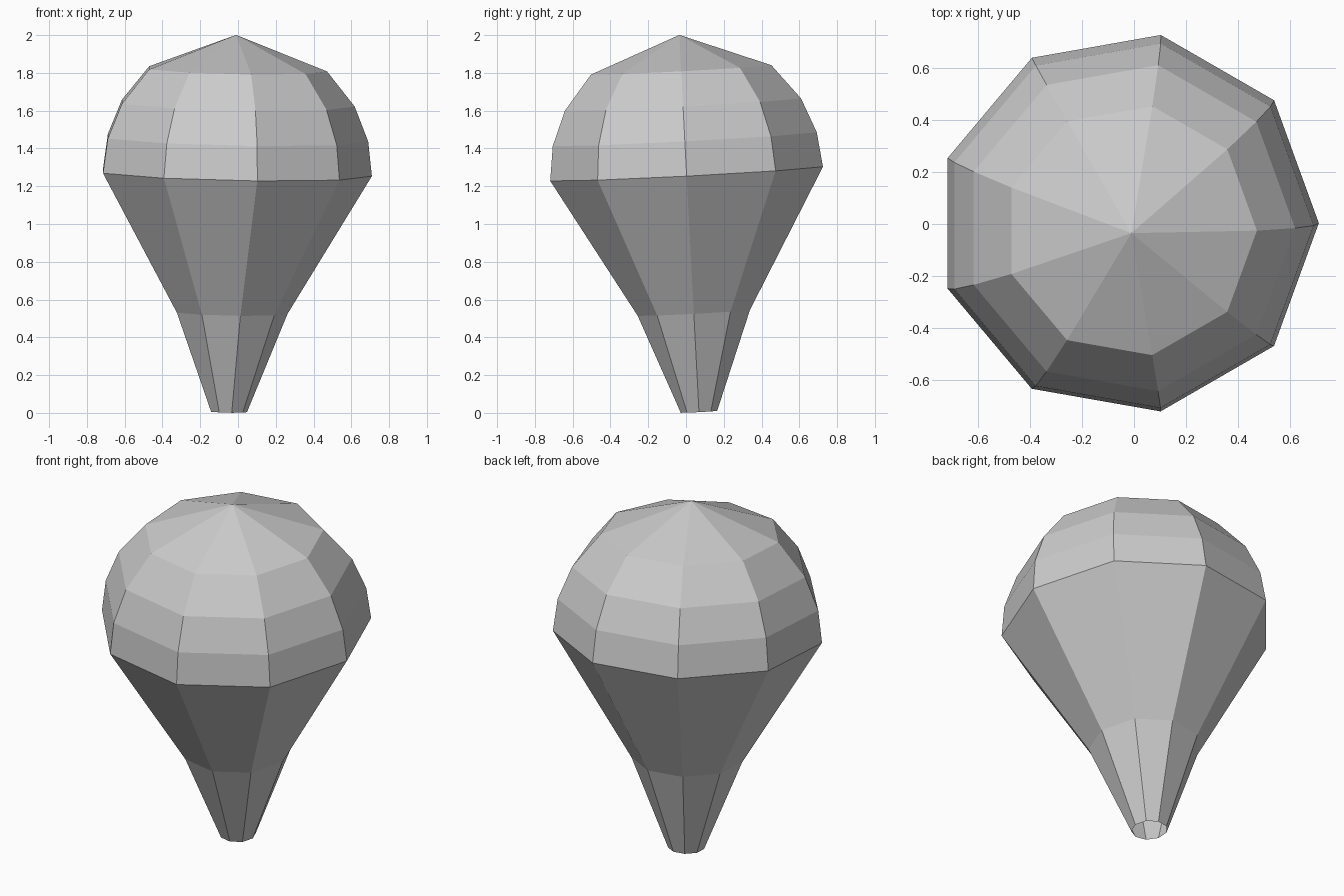
import bpy, bmesh
from math import cos, sin, sqrt, tau
from mathutils import Vector

if "Cube" in bpy.data.objects:
    bpy.data.objects.remove(bpy.data.objects["Cube"])

SIDES = 9
R = 0.734                                   # radius of the dome and its rim
CENTRE = Vector((-0.025, 0.003, 1.268))     # centre of the rim
AXIS = Vector((0.02, -0.052, 1)).normalized()   # the whole balloon leans slightly
TILT = Vector((0, 0, 1)).rotation_difference(AXIS)

# (radius, height along the axis): open mouth, neck, then evenly spaced dome rings
profile = [(0.098, -1.264), (0.302, -0.739)]
profile += [(sqrt(R * R - h * h), h) for h in (R * i / 4 for i in range(4))]

bm = bmesh.new()


def place(x, y, z):
    return bm.verts.new(CENTRE + TILT @ Vector((x, y, z)))


rings = [[place(r * cos(tau * i / SIDES), r * sin(tau * i / SIDES), h)
          for i in range(SIDES)] for r, h in profile]
apex = place(0, 0, R)

# Side panels between neighbouring rings
for low, high in zip(rings, rings[1:]):
    for i in range(SIDES):
        j = (i + 1) % SIDES
        bm.faces.new((low[i], low[j], high[j], high[i]))

# Crown panels meeting at the apex
for i in range(SIDES):
    bm.faces.new((rings[-1][i], rings[-1][(i + 1) % SIDES], apex))

mesh = bpy.data.meshes.new("balloon_envelope")
bm.to_mesh(mesh)
bm.free()
balloon = bpy.data.objects.new("balloon_envelope", mesh)
bpy.context.collection.objects.link(balloon)
